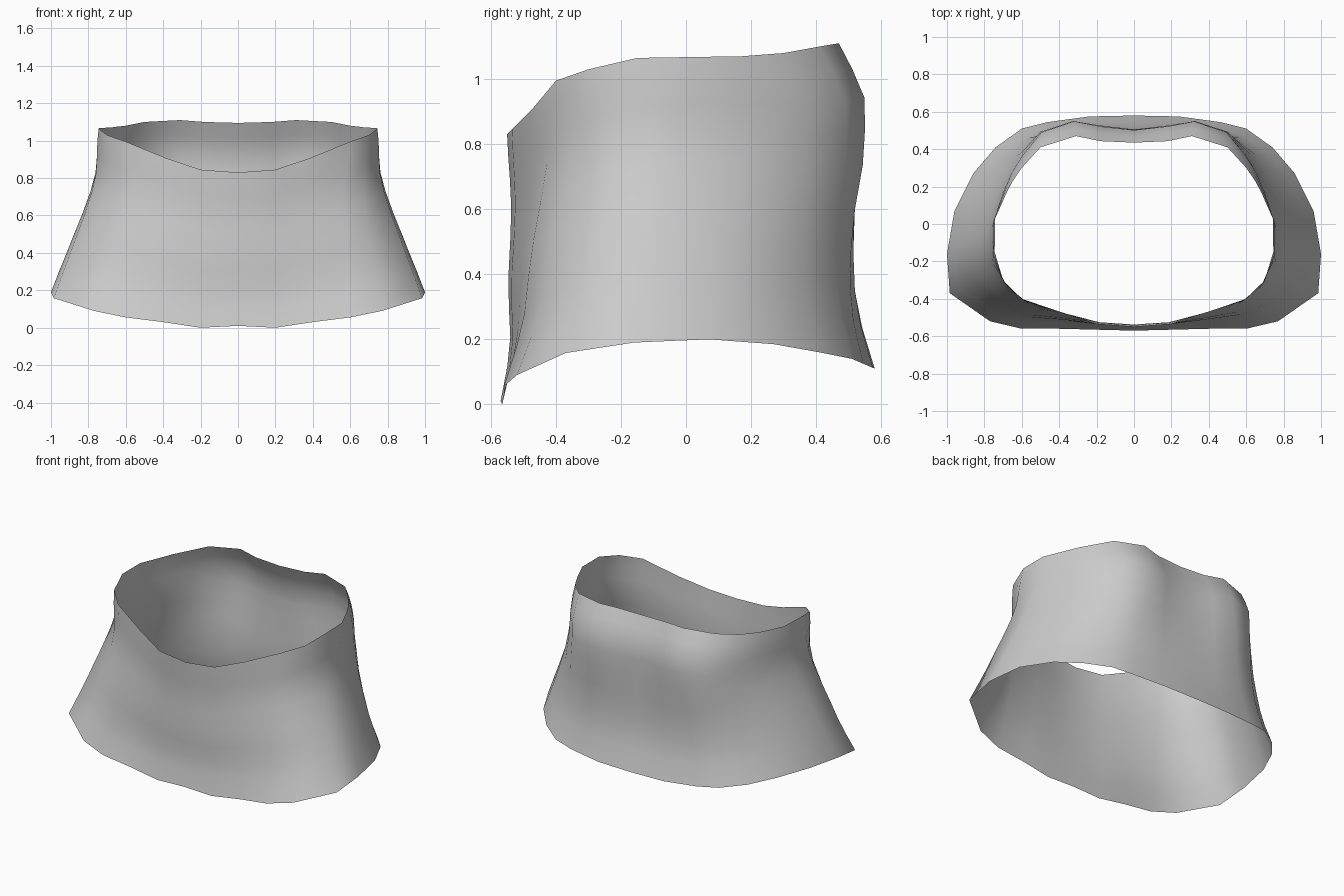
import bpy, bmesh
from mathutils import Vector

# Hem and upper edge, half outlines from front centre to back centre
HEM = [(0, -.57, .01), (.2, -.565, 0), (.4, -.56, .03), (.6, -.56, .055), (.77, -.52, .09),
       (.985, -.37, .158), (1, -.16, .19), (.96, .07, .2), (.86, .27, .185), (.74, .41, .16),
       (.6, .51, .14), (.32, .565, .115), (0, .58, .11)]
RIM = [(0, -.55, .83), (.2, -.535, .845), (.38, -.475, .905), (.6, -.4, .995), (.7, -.3, 1.03),
       (.745, -.15, 1.065), (.742, .03, 1.068), (.68, .17, 1.07), (.6, .3, 1.08), (.5, .41, 1.1),
       (.31, .47, 1.11), (.18, .443, 1.1), (0, .435, 1.095)]
# Resample: give both outlines matching columns around the back
HEM.insert(11, (.46, .545, .125))
HEM[12] = (.24, .575, .112)
RIM.insert(8, (.645, .235, 1.075))

# Height fraction, side pull-in, front offset, back offset, centre-back offset
ROWS = [(0, 0, 0, 0, 0), (.13, -.011, .018, -.02, -.02), (.24, -.022, .025, -.022, -.03),
        (.36, -.033, .018, -.01, -.02), (.48, -.045, .015, .01, -.005),
        (.62, -.053, .018, .045, .015), (.73, -.05, .018, .06, .03),
        (.83, -.032, .012, .066, .042), (.92, -.012, .005, .035, .02), (1, 0, 0, 0, 0)]


def ring(t, side, front, back, centre):
    half = []
    for a, b in zip(HEM, RIM):
        p = Vector(a).lerp(Vector(b), t)
        p.x += side * min(1, abs(p.x) / .75)
        if p.y < 0:
            p.y += front * min(1, -p.y / .5)
        else:
            k = min(1, abs(p.x) / .3)
            p.y += (centre + (back - centre) * k) * min(1, p.y / .45)
        half.append(p)
    return half + [Vector((-p.x, p.y, p.z)) for p in half[-2:0:-1]]


# Loft the open band through the rings
bm = bmesh.new()
rings = [[bm.verts.new(p) for p in ring(*row)] for row in ROWS]
for low, high in zip(rings, rings[1:]):
    n = len(low)
    for i in range(n):
        j = (i + 1) % n
        bm.faces.new((low[i], low[j], high[j], high[i]))
for f in bm.faces:
    f.smooth = True
mesh = bpy.data.meshes.new("waist_band")
bm.to_mesh(mesh)
bm.free()
band = bpy.data.objects.new("waist_band", mesh)
bpy.context.collection.objects.link(band)
